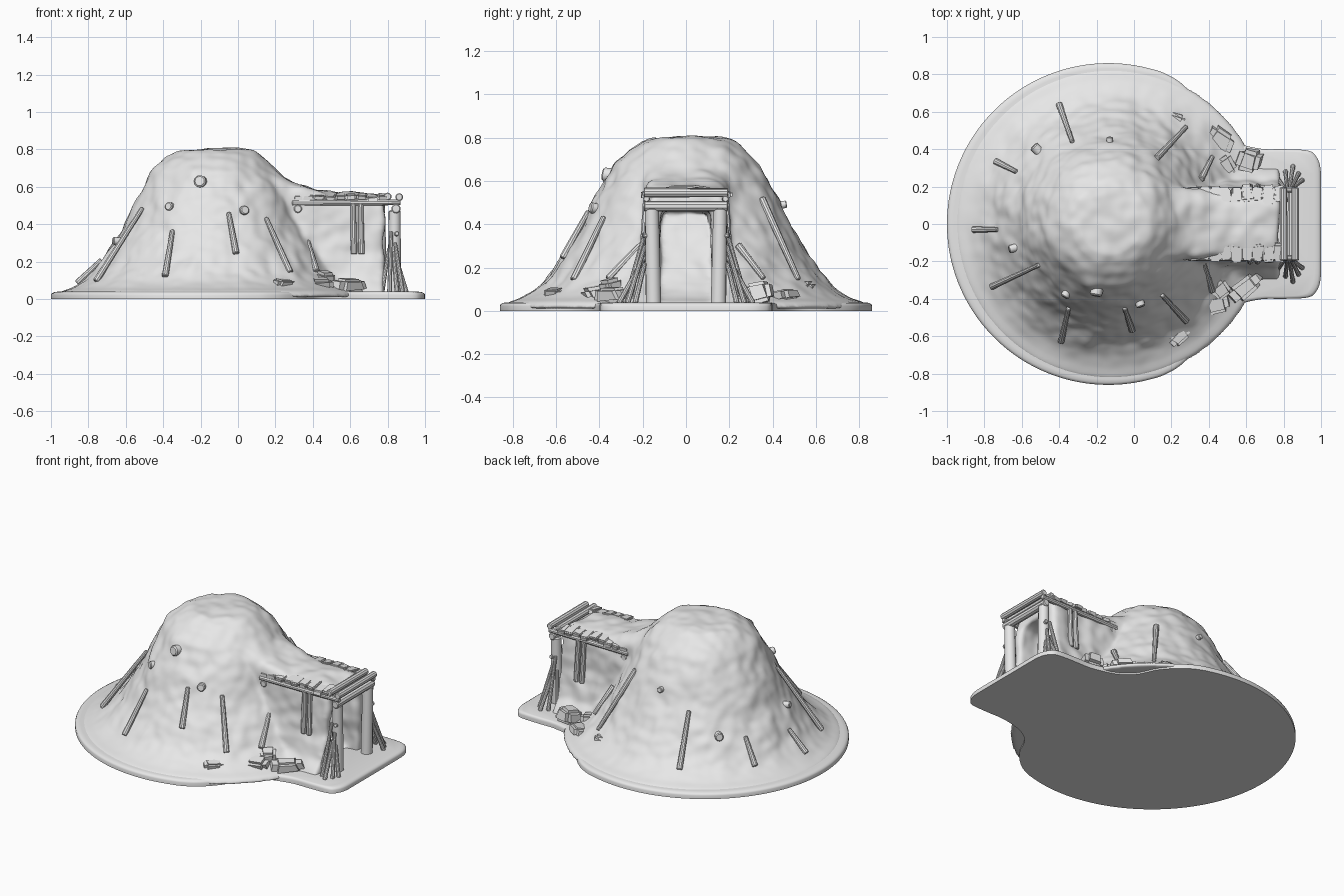
import bpy, bmesh, math, random
from mathutils import Vector, Matrix, noise

random.seed(4)
cube = bpy.data.objects.get("Cube")
if cube:
    bpy.data.objects.remove(cube, do_unlink=True)

clay = bpy.data.materials.new("pale_grey_clay")
clay.use_nodes = True
clay.diffuse_color = (0.8, 0.8, 0.8, 1)
bsdf = next(n for n in clay.node_tree.nodes if n.type == 'BSDF_PRINCIPLED')
bsdf.inputs["Base Color"].default_value = clay.diffuse_color
bsdf.inputs["Roughness"].default_value = 0.9
CX = -0.125
edged = []


def finish(name, bm, sharp=True):
    bmesh.ops.recalc_face_normals(bm, faces=bm.faces)
    me = bpy.data.meshes.new(name)
    bm.to_mesh(me)
    bm.free()
    me.materials.append(clay)
    ob = bpy.data.objects.new(name, me)
    bpy.context.collection.objects.link(ob)
    if sharp:
        edged.append(ob)
    return ob


def loft(bm, rings):
    """Skin a list of closed rings and cap both ends."""
    vs = [[bm.verts.new(p) for p in ring] for ring in rings]
    n = len(vs[0])
    for a, b in zip(vs, vs[1:]):
        for i in range(n):
            j = (i + 1) % n
            bm.faces.new((a[i], a[j], b[j], b[i]))
    bm.faces.new(vs[0])
    bm.faces.new(vs[-1])


def lerp_table(table, x):
    for (x0, y0), (x1, y1) in zip(table, table[1:]):
        if x <= x1:
            return y0 + (y1 - y0) * max(0, (x - x0) / (x1 - x0))
    return table[-1][1]


def log(name, a, b, r, taper=0.85, sides=10):
    """Slightly crooked round timber between two points."""
    a, b = Vector(a), Vector(b)
    bm = bmesh.new()
    rot = (b - a).to_track_quat('Z', 'Y').to_matrix().to_4x4()
    bmesh.ops.create_cone(bm, cap_ends=True, segments=sides, radius1=r, radius2=r * taper,
                          depth=(b - a).length, matrix=Matrix.Translation((a + b) / 2) @ rot)
    rim = [e for e in bm.edges if any(len(f.verts) > 4 for f in e.link_faces)]
    bmesh.ops.bevel(bm, geom=rim, offset=r * 0.2, segments=1, affect='EDGES')
    return finish(name, bm)


def block(name, pos, size, turn=0, tilt=0, jitter=0.2, round_=0.2):
    """Irregular chipped block, used for stones and roof slats."""
    bm = bmesh.new()
    bmesh.ops.create_cube(bm, size=1)
    for v in bm.verts:
        v.co += Vector([random.uniform(-jitter, jitter) for _ in range(3)])
    bmesh.ops.bevel(bm, geom=bm.edges[:], offset=round_, segments=2, affect='EDGES', clamp_overlap=True)
    bm.transform(Matrix.Translation(pos) @ Matrix.Rotation(turn, 4, 'Z')
                 @ Matrix.Rotation(tilt, 4, 'X') @ Matrix.Diagonal((*size, 1)))
    return finish(name, bm)


# Ground slab: round plot with a forecourt tongue
half = [(1, 0), (1, 0.2), (0.997, 0.3), (0.975, 0.36), (0.93, 0.393), (0.8, 0.4), (0.68, 0.402),
        (0.54, 0.435), (0.46, 0.48), (0.405, 0.54), (0.35, 0.65), (0.25, 0.755)]
half += [(-0.137 + 0.863 * math.cos(math.radians(t)), 0.86 * math.sin(math.radians(t)))
         for t in range(70, 181, 5)]
loop = half + [(x, -y) for x, y in reversed(half[1:-1])]
outline = []
for i in range(len(loop)):
    p0, p1, p2, p3 = (Vector(loop[(i + k) % len(loop)]) for k in (-1, 0, 1, 2))
    for t in (0, 0.33, 0.67):
        outline.append(p1 + (p2 - p0) * t / 2 + (2 * p0 - 5 * p1 + 4 * p2 - p3) * t * t / 2
                       + (3 * p1 - p0 - 3 * p2 + p3) * t ** 3 / 2)
bm = bmesh.new()
loft(bm, [[(p.x * s, p.y * s, z) for p in outline]
          for s, z in ((1, 0), (1, 0.022), (0.996, 0.03), (0.985, 0.036), (0.965, 0.039))])
finish("ground_slab", bm)

# Earth mound: domed lathe plus a hollow passage, fused together
dome = [(0.02, 0.8), (0.16, 0.8), (0.21, 0.785), (0.27, 0.74), (0.335, 0.675), (0.38, 0.6),
        (0.42, 0.525), (0.46, 0.44), (0.5, 0.36), (0.55, 0.28), (0.6, 0.205), (0.65, 0.14),
        (0.7, 0.095), (0.76, 0.06), (0.83, 0.038), (0.84, 0.01)]
bm = bmesh.new()
loft(bm, [[(CX + r * math.cos(a), r * math.sin(a), z)
           for a in (math.tau * i / 64 for i in range(64))] for r, z in dome])
roof = [(0.0, 0.72), (0.1, 0.72), (0.2, 0.665), (0.3, 0.615), (0.4, 0.588), (0.6, 0.57), (0.78, 0.555)]
rings = []
for x, t in roof:
    w = 1 + 0.4 * max(0, 0.5 - x)
    side = [(0.1, t), (0.155, t - 0.02), (0.175, t - 0.06), (0.18, 0.4), (0.195, 0.25),
            (0.23, 0.12), (0.29, 0.05), (0.31, 0.01)]
    inner = [(0.135, 0.01), (0.13, 0.25), (0.125, 0.44), (0.1, 0.47)]
    prof = [(y * w, z) for y, z in side] + inner
    rings.append([(x, y, z) for y, z in prof] + [(x, -y, z) for y, z in reversed(prof)])
loft(bm, rings)
mound = finish("earth_mound", bm, sharp=False)
mod = mound.modifiers.new("fuse", 'REMESH')
mod.mode, mod.voxel_size = 'VOXEL', 0.014
deps = bpy.context.evaluated_depsgraph_get()
fused = bpy.data.meshes.new_from_object(mound.evaluated_get(deps))
mound.modifiers.clear()
bm = bmesh.new()
bm.from_mesh(fused)
for _ in range(5):
    bmesh.ops.smooth_vert(bm, verts=bm.verts, factor=0.5, use_axis_x=True, use_axis_y=True, use_axis_z=True)
bm.normal_update()
# hand-packed lumps in the earth
for v in bm.verts:
    fade = min(1, max(0, (v.co.z - 0.04) / 0.1))
    v.co += v.normal * fade * (0.016 * noise.noise(v.co * 6) + 0.008 * noise.noise(v.co * 15) + 0.003)
for f in bm.faces:
    f.smooth = True
bm.to_mesh(mound.data)
bm.free()
if not mound.data.materials:
    mound.data.materials.append(clay)


def ground(x, y):
    return max(0.04, lerp_table(dome, math.hypot(x - CX, y)))


# Poles leaning on the mound: outer end, inner end
poles = [(-0.4, 0.64, -0.33, 0.44), (-0.74, 0.335, -0.63, 0.28), (-0.86, -0.03, -0.73, -0.03),
         (-0.76, -0.335, -0.51, -0.22), (-0.39, -0.63, -0.35, -0.45), (-0.01, -0.57, -0.05, -0.45),
         (0.28, -0.52, 0.15, -0.38), (0.12, 0.35, 0.28, 0.52), (0.36, 0.24, 0.42, 0.36),
         (0.42, -0.36, 0.37, -0.2)]
for i, (x0, y0, x1, y1) in enumerate(poles):
    log(f"leaning_pole_{i}", (x0, y0, ground(x0, y0) + 0.01), (x1, y1, ground(x1, y1) + 0.012), 0.018, 0.7)

# Cut timber ends poking out of the earth
stubs = [(-0.52, 0.4, 0.027), (-0.13, 0.44, 0.018), (-0.645, -0.13, 0.022),
         (-0.36, -0.37, 0.024), (-0.2, -0.36, 0.034), (0.03, -0.42, 0.026)]
for i, (x, y, r) in enumerate(stubs):
    out = Vector((x - CX, y, 0)).normalized()
    at = Vector((x, y, ground(x, y)))
    log(f"timber_stub_{i}", at - out * 0.05, at + out * 0.025 + Vector((0, 0, 0.01)), r, 0.95, 12)

# Porch frame
for i, (x, z, r) in enumerate(((0.32, 0.482, 0.022), (0.845, 0.483, 0.025),
                               (0.80, 0.548, 0.021), (0.862, 0.545, 0.021))):
    log(f"cross_beam_{i}", (x, -0.195, z), (x, 0.195, z), r, 0.95)
for s, label in ((1, "left"), (-1, "right")):
    log(f"{label}_rail", (0.29, s * 0.182, 0.513), (0.87, s * 0.182, 0.517), 0.016, 0.95)
    log(f"{label}_front_post", (0.835, s * 0.15, 0.03), (0.838, s * 0.158, 0.475), 0.036, 0.9, 12)
    log(f"{label}_post_knot", (0.84, s * 0.15, 0.34), (0.85, s * 0.2, 0.35), 0.014)
    for x in (0.615, 0.655):
        log(f"{label}_wall_pole", (x + 0.005, s * 0.2, 0.24), (x, s * 0.185, 0.51), 0.017)
    # short slats bedded along the roof edge
    for k in range(9):
        x = 0.32 + k * 0.057
        block(f"{label}_roof_slat_{k}", (x, s * random.uniform(0.15, 0.162), 0.542 + random.uniform(-0.004, 0.006)),
              (0.058, random.uniform(0.07, 0.1), 0.026), random.uniform(-0.15, 0.15), -s * 0.15, 0.08, 0.12)
    # fan of props braced against the front post
    for k, (x, y, h) in enumerate(((0.77, 0.24, 0.27), (0.81, 0.28, 0.36), (0.85, 0.31, 0.25),
                                   (0.88, 0.27, 0.3), (0.9, 0.235, 0.22))):
        log(f"{label}_prop_{k}", (x, s * y, 0.035), (0.825 + (x - 0.83) * 0.3, s * 0.19, h), 0.013, 0.75)

# Loose stones around the entrance
stones = [(0.47, 0.45, 0.07, 0.14, 0.1, 0.04, -0.5), (0.49, 0.31, 0.08, 0.1, 0.09, 0.06, 0.6),
          (0.62, 0.34, 0.085, 0.13, 0.11, 0.09, -0.2), (0.22, 0.56, 0.1, 0.1, 0.07, 0.08, -0.4),
          (0.45, -0.42, 0.075, 0.12, 0.1, 0.08, 0.2), (0.47, -0.35, 0.1, 0.09, 0.08, 0.08, 0.7),
          (0.6, -0.34, 0.075, 0.18, 0.1, 0.06, 0.7), (0.24, -0.6, 0.085, 0.11, 0.07, 0.04, 0.8)]
for i, (x, y, z, sx, sy, sz, turn) in enumerate(stones):
    block(f"stone_{i}", (x, y, z), (sx, sy, sz), turn, 0.2, 0.14, 0.2)

# Smooth the round parts, keep cut edges crisp
bpy.ops.object.select_all(action='DESELECT')
for ob in edged:
    ob.select_set(True)
bpy.context.view_layer.objects.active = edged[0]
bpy.ops.object.shade_smooth_by_angle(angle=math.radians(35))
